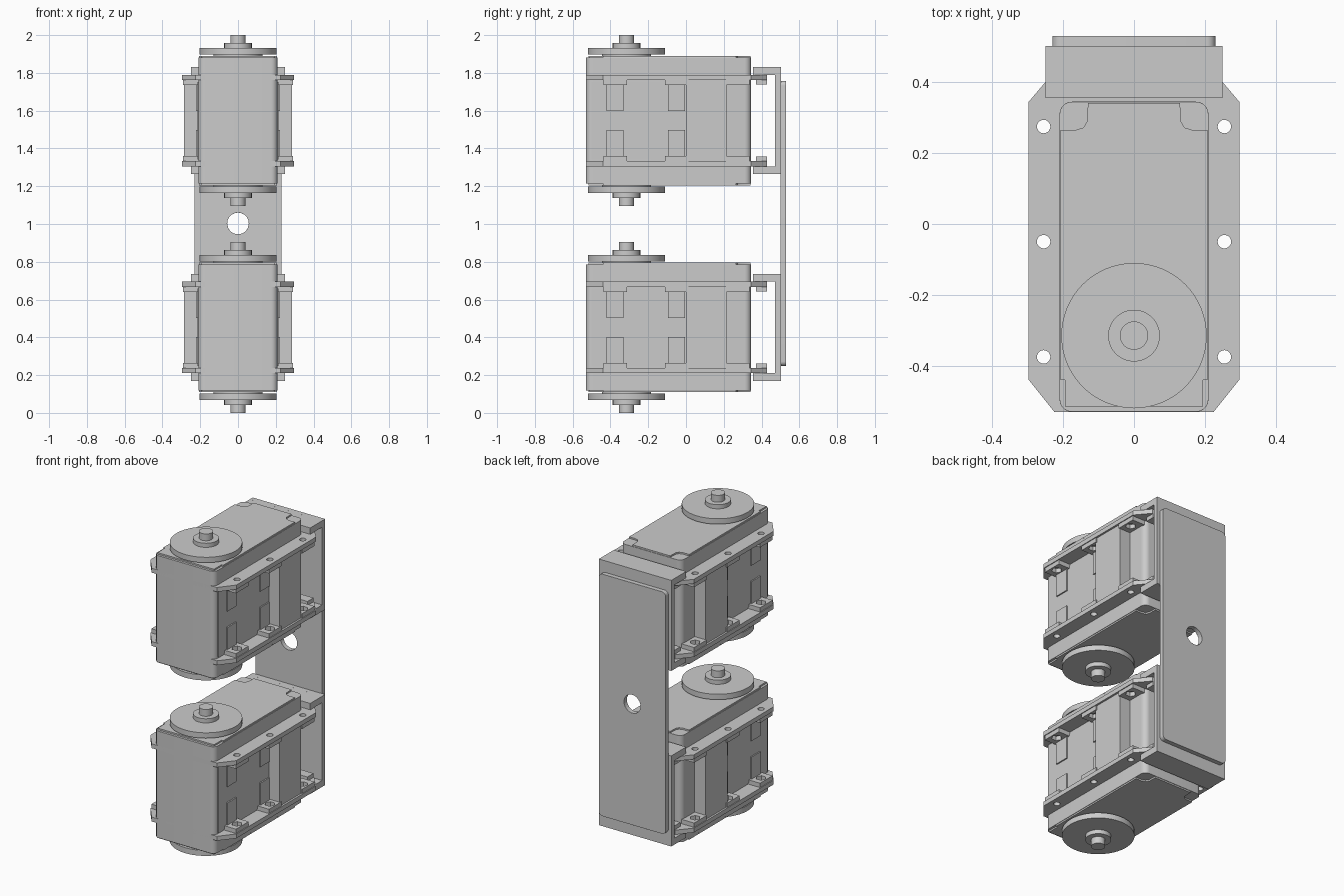
import bpy, bmesh, math

if "Cube" in bpy.data.objects:
    bpy.data.objects.remove(bpy.data.objects["Cube"])


def finish(ob):
    bpy.ops.object.select_all(action='DESELECT')
    ob.select_set(True)
    bpy.context.view_layer.objects.active = ob
    bpy.ops.object.shade_smooth_by_angle(angle=math.radians(30))
    return ob


def circle(cx, cy, r, n=32):
    return [(cx + r * math.cos(2 * math.pi * i / n), cy + r * math.sin(2 * math.pi * i / n))
            for i in range(n)]


def rounded(x0, x1, y0, y1, r, n=8):
    pts = []
    for cx, cy, a in ((x1 - r, y1 - r, 0), (x0 + r, y1 - r, 90), (x0 + r, y0 + r, 180), (x1 - r, y0 + r, 270)):
        for i in range(n + 1):
            t = math.radians(a + 90 * i / n)
            pts.append((cx + r * math.cos(t), cy + r * math.sin(t)))
    return pts


def plate(name, loops, z0, z1, bevel=0.0):
    """Filled outline (first loop) with holes (other loops), extruded from z0 to z1."""
    cu = bpy.data.curves.new(name, 'CURVE')
    cu.dimensions = '2D'
    cu.fill_mode = 'BOTH'
    cu.extrude = abs(z1 - z0) / 2
    for loop in loops:
        sp = cu.splines.new('POLY')
        sp.points.add(len(loop) - 1)
        for p, (x, y) in zip(sp.points, loop):
            p.co = (x, y, 0, 1)
        sp.use_cyclic_u = True
    tmp = bpy.data.objects.new(name, cu)
    bpy.context.collection.objects.link(tmp)
    bpy.context.view_layer.update()
    dg = bpy.context.evaluated_depsgraph_get()
    me = bpy.data.meshes.new_from_object(tmp.evaluated_get(dg))
    bpy.data.objects.remove(tmp)
    bm = bmesh.new()
    bm.from_mesh(me)
    bmesh.ops.remove_doubles(bm, verts=bm.verts, dist=1e-5)
    bmesh.ops.translate(bm, verts=bm.verts, vec=(0, 0, (z0 + z1) / 2))
    bmesh.ops.recalc_face_normals(bm, faces=bm.faces)
    bm.to_mesh(me)
    bm.free()
    ob = bpy.data.objects.new(name, me)
    bpy.context.collection.objects.link(ob)
    if bevel:
        m = ob.modifiers.new("edge", 'BEVEL')
        m.width, m.segments, m.limit_method = bevel, 3, 'ANGLE'
        m.angle_limit = math.radians(50)
    return finish(ob)


def box(name, x0, x1, y0, y1, z0, z1):
    return plate(name, [[(x0, y0), (x1, y0), (x1, y1), (x0, y1)]], z0, z1)


HOLES_Y = (-0.375, -0.05, 0.275)
SX, SY = 0.0, -0.315          # output shaft axis

for tag, zc in (("lower", 0.4525), ("upper", 1.5475)):
    # main casing
    plate(tag + "_casing", [rounded(-.21, .21, -.53, .345, .035)], zc - .333, zc + .333, .008)

    for end, s in (("top", 1), ("bottom", -1)):
        def z(h):
            return zc + s * h
        nm = f"{tag}_{end}_"

        # raised cover with notched corners
        half = [(.195, -.515), (.195, -.44), (.207, -.44), (.207, .265), (.165, .265),
                (.143, .272), (.132, .29), (.13, .342)]
        cover = half + [(-x, y) for x, y in reversed(half)]
        plate(nm + "cover", [cover], z(.332), z(.3425))

        # mounting flange with chamfered corners and screw holes
        side = [(.225, -.53), (.297, -.44), (.297, .345), (.225, .43)]
        outline = side + [(-x, y) for x, y in reversed(side)]
        holes = [circle(m * .255, y, .019, 20) for m in (1, -1) for y in HOLES_Y]
        plate(nm + "flange", [outline] + holes, z(.215), z(.2425))

        # nut pockets under the flange
        for m in (1, -1):
            for i, y in enumerate(HOLES_Y):
                block = [(m * a, y + b) for a, b in ((.205, -.062), (.292, -.062), (.292, .062), (.205, .062))]
                pocket = circle(m * .255, y, .03, 6)
                plate(f"{nm}nut_pocket_{i}", [block, pocket], z(.188), z(.216))
            for i, y in enumerate(HOLES_Y[:2]):
                box(f"{nm}pocket_rib_{i}", m * .205, m * .222, y - .045, y + .045, z(.05), z(.19))
        # rear flange bar
        box(nm + "rear_bar", -.22, .22, .37, .43, z(.19), z(.216))

        # output horn: boss, disc, collar, shaft
        for part, r, h0, h1, n in (("boss", .13, .34, .352, 48), ("horn_disc", .205, .35, .384, 64),
                                   ("horn_collar", .073, .38, .41, 48), ("shaft", .04, .40, .4525, 32)):
            plate(nm + part, [circle(SX, SY, r, n)], z(h0), z(h1))

        # bracket arm lying on the flange
        box(nm + "bracket_arm", -.25, .25, .355, .502, z(.2425), z(.2825))

    for m in (1, -1):
        # raised side column and thin side panel
        box(tag + "_side_column", m * .2, m * .285, 0, .215, zc - .216, zc + .216)
        box(tag + "_side_panel", m * .2, m * .214, -.50, 0, zc - .205, zc + .205)

    # rear wall of the bracket
    box(tag + "_bracket_wall", -.25, .25, .472, .502, zc - .2826, zc + .2826)

# long back plate joining both brackets, with a centre hole
back = plate("back_plate", [rounded(-.23, .23, -.755, .755, .025), circle(0, 0, .057, 40)], -.0145, .0145, .005)
back.rotation_euler = (math.pi / 2, 0, 0)
back.location = (0, .5155, 1.003)
